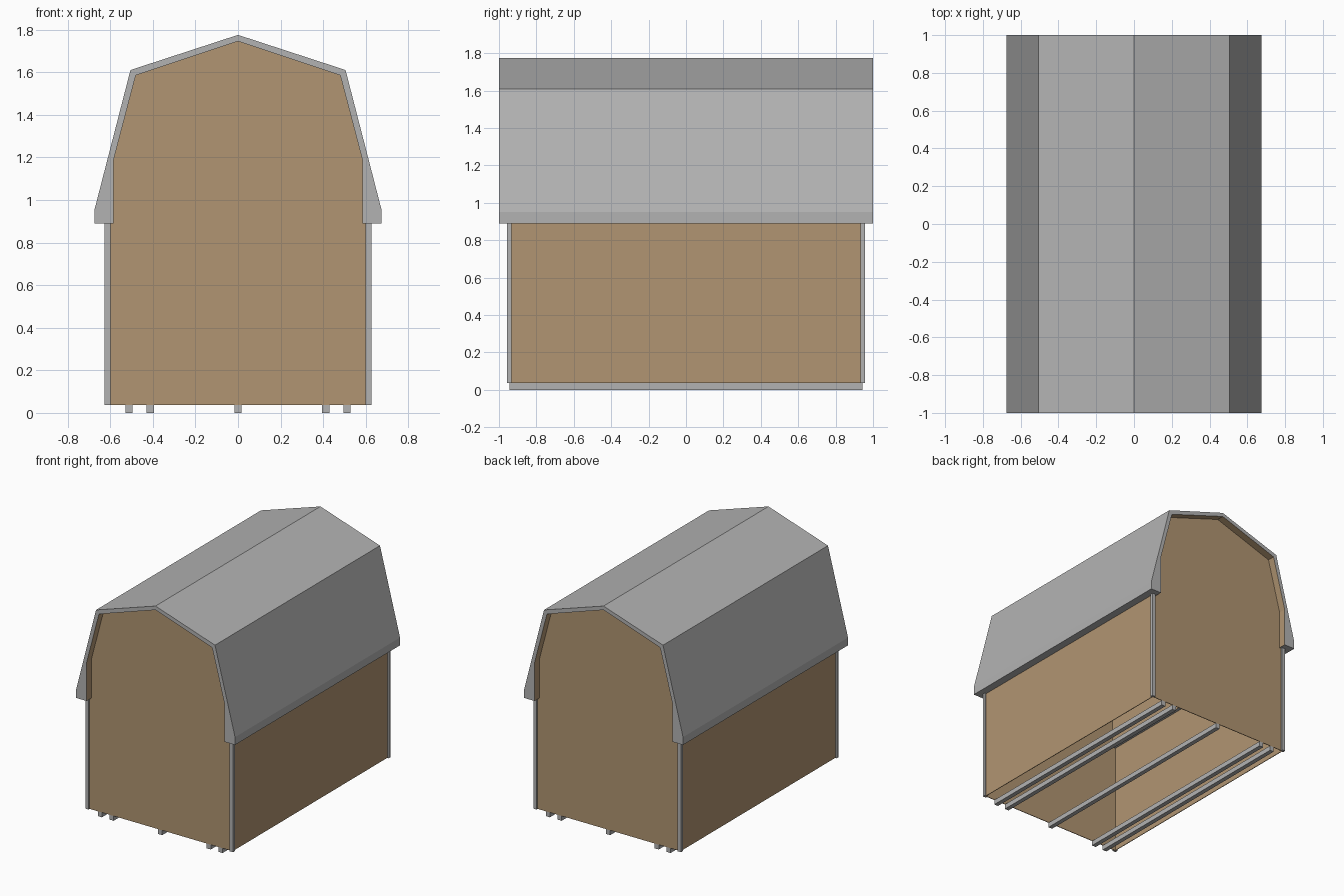
import bpy, bmesh
from mathutils import Vector

if "Cube" in bpy.data.objects:
    bpy.data.objects.remove(bpy.data.objects["Cube"])


def material(name, colour):
    m = bpy.data.materials.new(name)
    m.diffuse_color = (*colour, 1)
    m.use_nodes = True
    m.node_tree.nodes["Principled BSDF"].inputs["Base Color"].default_value = m.diffuse_color
    return m


GREY = material("grey trim", (0.45, 0.45, 0.45))
WOOD = material("tan wood", (0.44, 0.30, 0.168))


def prism(name, profile, axis, lo, hi, mats, second=()):
    """Extrude a 2D profile along y (profile is x,z) or z (profile is x,y).
    Side faces whose index is in 'second' get the second material."""
    def at(p, d):
        return Vector((p[0], d, p[1])) if axis == "y" else Vector((p[0], p[1], d))
    bm = bmesh.new()
    a = [bm.verts.new(at(p, lo)) for p in profile]
    b = [bm.verts.new(at(p, hi)) for p in profile]
    n = len(profile)
    for i in range(n):
        j = (i + 1) % n
        f = bm.faces.new((a[i], a[j], b[j], b[i]))
        f.material_index = 1 if i in second else 0
    bm.faces.new(a[::-1])
    bm.faces.new(b)
    bmesh.ops.recalc_face_normals(bm, faces=bm.faces)
    me = bpy.data.meshes.new(name)
    bm.to_mesh(me)
    bm.free()
    for m in mats:
        me.materials.append(m)
    ob = bpy.data.objects.new(name, me)
    bpy.context.collection.objects.link(ob)
    return ob


def rect(x0, x1, z0, z1):
    return [(x0, z0), (x1, z0), (x1, z1), (x0, z1)]


def mirrored(half):
    """Right half (bottom to ridge) plus its mirror, running right to left."""
    return half + [(-x, z) for x, z in half[-2::-1]]


BASE, EAVE = 0.037, 0.89
WX, WY, T = 0.615, 0.943, 0.005

# gambrel roof shell with wooden underside
outer = mirrored([(0.675, EAVE), (0.675, 0.95), (0.505, 1.61), (0, 1.775)])
inner = mirrored([(0.585, EAVE), (0.585, 1.185), (0.48, 1.585), (0, 1.745)])
prism("roof", outer + inner[::-1], "y", -1, 1, [GREY, WOOD], range(7, 13))

# end walls, reaching slightly into the roof
gable = mirrored([(WX, BASE), (WX, 1.0), (0.595, 1.19), (0.49, 1.593), (0, 1.755)])
prism("front_wall", gable, "y", -WY, -WY + T, [WOOD])
prism("back_wall", gable, "y", WY - T, WY, [WOOD])

# side walls
for name, s in (("left", -1), ("right", 1)):
    prism(name + "_wall", rect(s * (WX - T), s * WX, BASE, EAVE + 0.02),
          "y", -WY + T, WY - T, [WOOD])

# L-shaped corner trims
OX, OY, W = 0.627, 0.956, 0.028
ell = [(OX, OY), (OX, OY - W + 0.004), (WX, OY - W + 0.004),
       (WX, WY), (OX - W, WY), (OX - W, OY)]
for sx, nx in ((-1, "left"), (1, "right")):
    for sy, ny in ((-1, "front"), (1, "back")):
        prism(f"{ny}_{nx}_corner_trim", [(sx * x, sy * y) for x, y in ell],
              "z", BASE, EAVE + 0.01, [GREY])

# skid runners under the open base
for i, x in enumerate((-0.512, -0.412, 0, 0.412, 0.512)):
    prism(f"skid_{i + 1}", rect(x - 0.017, x + 0.017, 0, BASE), "y", -WY, WY, [GREY])
